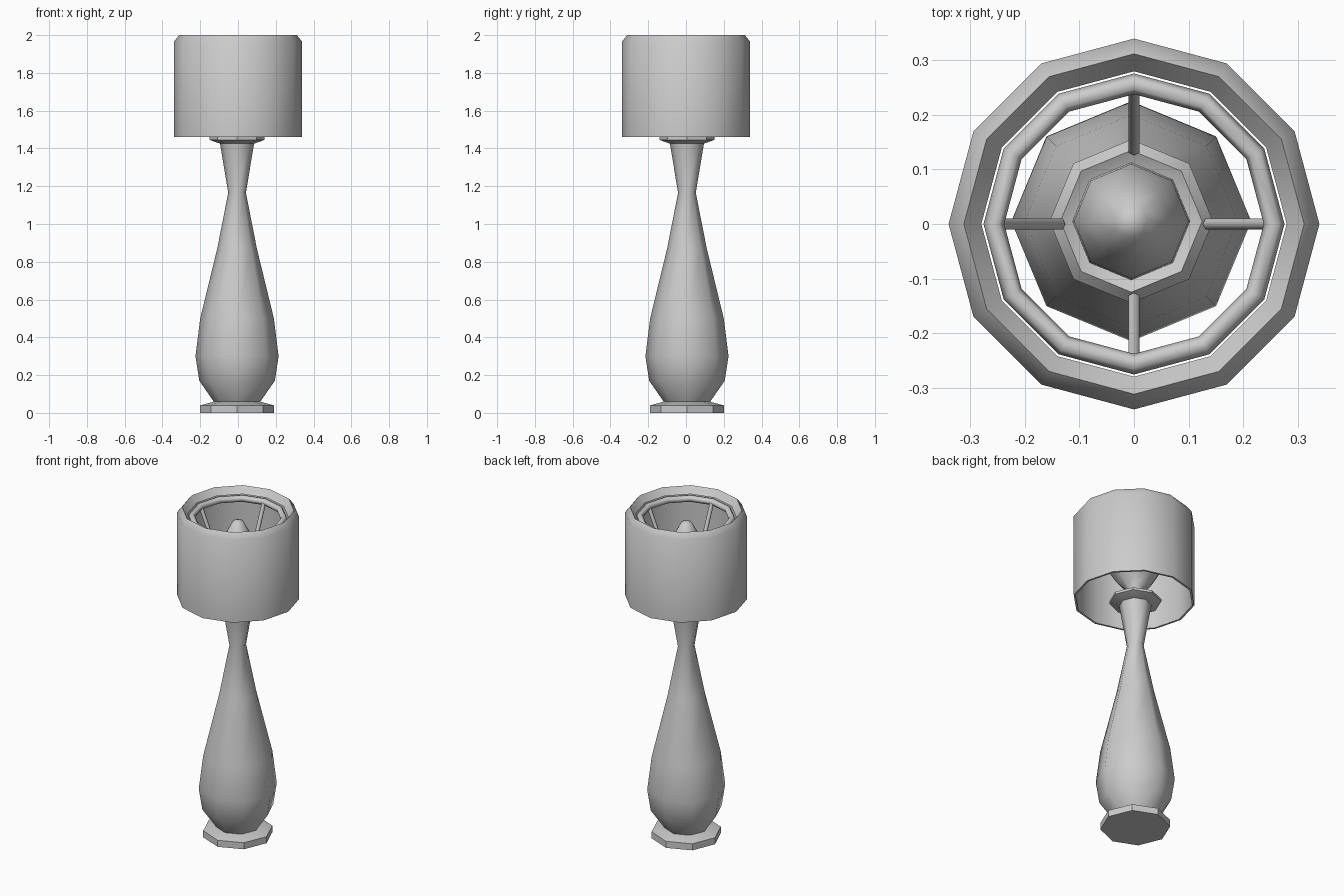
import bpy, bmesh, math
from mathutils import Vector

if "Cube" in bpy.data.objects:
    bpy.data.objects.remove(bpy.data.objects["Cube"])


def finish(name, bm, angle=40):
    bmesh.ops.recalc_face_normals(bm, faces=bm.faces)
    me = bpy.data.meshes.new(name)
    bm.to_mesh(me)
    bm.free()
    ob = bpy.data.objects.new(name, me)
    bpy.context.collection.objects.link(ob)
    bpy.context.view_layer.objects.active = ob
    bpy.ops.object.select_all(action='DESELECT')
    ob.select_set(True)
    bpy.ops.object.shade_smooth_by_angle(angle=math.radians(angle))
    return ob


def lathe(name, profile, sides, center=(0, 0), closed=False, angle=50):
    """Spin a (radius, z) profile round the vertical axis."""
    bm = bmesh.new()
    rings = []
    for r, z in profile:
        n = sides if r > 0 else 1
        rings.append([bm.verts.new((center[0] + r * math.cos(2 * math.pi * i / sides),
                                    center[1] + r * math.sin(2 * math.pi * i / sides), z))
                      for i in range(n)])
    pairs = list(zip(rings, rings[1:]))
    if closed:
        pairs.append((rings[-1], rings[0]))
    for a, b in pairs:
        for i in range(sides):
            j = (i + 1) % sides
            quad = [a[i % len(a)], a[j % len(a)], b[j % len(b)], b[i % len(b)]]
            bm.faces.new(list(dict.fromkeys(quad)))
    return finish(name, bm, angle)


def hoop(name, radius, z, tube, sides, center=(0, 0)):
    prof = [(radius + tube * math.cos(k * math.pi / 3), z + tube * math.sin(k * math.pi / 3))
            for k in range(6)]
    return lathe(name, prof, sides, center, closed=True, angle=65)


def rod(name, p, q, radius):
    p, q = Vector(p), Vector(q)
    bm = bmesh.new()
    bmesh.ops.create_cone(bm, cap_ends=True, segments=6, radius1=radius, radius2=radius,
                          depth=(q - p).length)
    ob = finish(name, bm, 65)
    ob.location = (p + q) / 2
    ob.rotation_mode = 'QUATERNION'
    ob.rotation_quaternion = (q - p).to_track_quat('Z', 'Y')
    return ob


C = (-0.005, 0.005)  # the turned stem sits slightly off centre

# eight-sided foot
lathe("foot", [(0, 0), (0.195, 0), (0.195, 0.04), (0.12, 0.06), (0, 0.06)], 8, C, angle=30)

# vase-shaped body with flared neck
lathe("body", [(0, 0.055), (0.12, 0.055), (0.20, 0.17), (0.22, 0.30), (0.195, 0.50),
               (0.105, 0.87), (0.047, 1.165), (0.09, 1.425), (0, 1.43)], 8, C)

# collar on top of the neck
lathe("collar", [(0, 1.42), (0.09, 1.425), (0.145, 1.445), (0.145, 1.46), (0, 1.475)], 8, C, angle=30)

# flared socket cup, rolled rim and bulb
lathe("socket_cup", [(0, 1.46), (0.05, 1.46), (0.05, 1.53), (0.105, 1.58), (0.15, 1.65),
                     (0.13, 1.672), (0.11, 1.66), (0, 1.64)], 8, C)
lathe("bulb", [(0, 1.64), (0.108, 1.65), (0.105, 1.74), (0.075, 1.84), (0.03, 1.92), (0, 1.93)], 8, C)

# twelve-sided drum shade with an inward rolled lip
lathe("shade", [(0.34, 1.46), (0.34, 1.965), (0.312, 2.0), (0.28, 1.96), (0.328, 1.94),
                (0.328, 1.46)], 12, closed=True, angle=55)

# hoop inside the lip and the four sloping spokes that carry it
hoop("shade_hoop", 0.257, 1.945, 0.019, 12)
for i in range(4):
    a = i * math.pi / 2
    c, s = math.cos(a), math.sin(a)
    rod(f"spoke_{i + 1}", (0.137 * c, 0.137 * s, 1.67), (0.25 * c, 0.25 * s, 1.94), 0.012)
